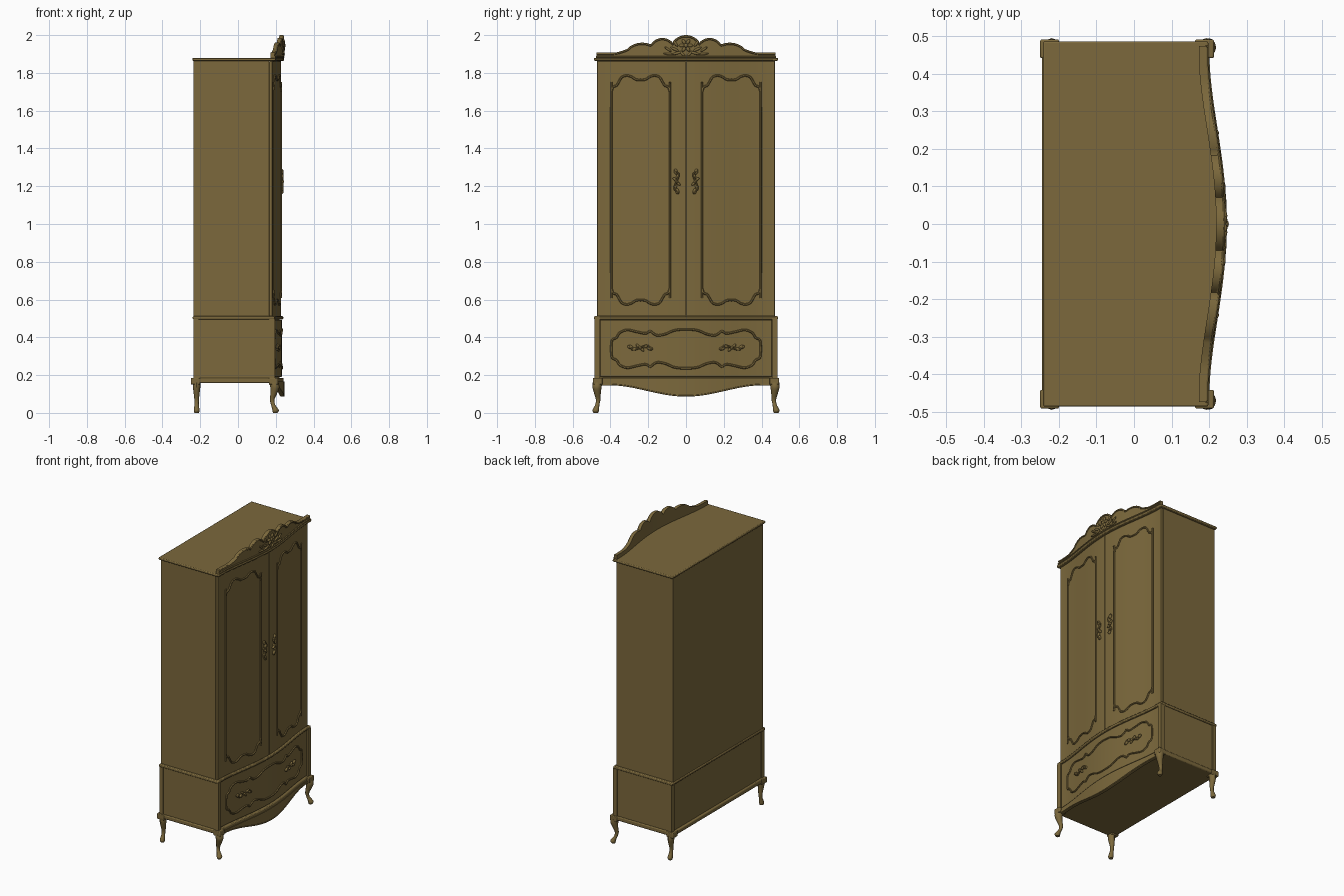
import bpy, bmesh
from math import pi, cos, sin, sqrt, radians
from mathutils import Matrix, Vector

if "Cube" in bpy.data.objects:
    bpy.data.objects.remove(bpy.data.objects["Cube"])

wood = bpy.data.materials.new("olive_wood")
wood.diffuse_color = (0.2, 0.14, 0.045, 1)
wood.use_nodes = True
wood.node_tree.nodes["Principled BSDF"].inputs["Base Color"].default_value = wood.diffuse_color


def make(name, bm, bevel=0):
    bmesh.ops.recalc_face_normals(bm, faces=bm.faces)
    me = bpy.data.meshes.new(name)
    bm.to_mesh(me)
    bm.free()
    ob = bpy.data.objects.new(name, me)
    bpy.context.collection.objects.link(ob)
    me.materials.append(wood)
    if bevel:
        m = ob.modifiers.new("bevel", 'BEVEL')
        m.width, m.segments, m.limit_method = bevel, 2, 'ANGLE'
    return ob


# bowed front: x position for a given corner offset and y
def front(off, y):
    return off + 0.046 * (0.5 + 0.5 * cos(pi * min(abs(y) / 0.44, 1))) ** 0.8


def span(a, b, n):
    return [a + (b - a) * i / n for i in range(n + 1)]


def slab(name, xb, off, y0, y1, z0, z1, bevel=0, bow=True):
    bm = bmesh.new()
    ys = span(y0, y1, 32) if bow else [y0, y1]
    pts = [(xb, y1), (xb, y0)] + [(front(off, y) if bow else off, y) for y in ys]
    lo = [bm.verts.new((x, y, z0)) for x, y in pts]
    hi = [bm.verts.new((x, y, z1)) for x, y in pts]
    bm.faces.new(lo)
    bm.faces.new(hi)
    for i in range(len(pts)):
        j = (i + 1) % len(pts)
        bm.faces.new((lo[i], lo[j], hi[j], hi[i]))
    return make(name, bm, bevel)


def sheet(name, half, zlow, zhigh, off, thick):
    """Upright board following the bow, with shaped lower and upper edges."""
    bm = bmesh.new()
    rows = []
    for y in span(-half, half, 120):
        x = front(off, y)
        rows.append([bm.verts.new(p) for p in ((x, y, zlow(y)), (x, y, zhigh(y)),
                     (x - thick, y, zhigh(y)), (x - thick, y, zlow(y)))])
    for a, b in zip(rows, rows[1:]):
        for i in range(4):
            j = (i + 1) % 4
            bm.faces.new((a[i], b[i], b[j], a[j]))
    bm.faces.new(rows[0])
    bm.faces.new(rows[-1])
    return make(name, bm)


def smooth(pts, closed, n=6):
    """Catmull-Rom samples through points of any dimension."""
    out, c = [], len(pts)
    at = lambda i: pts[i % c] if closed else pts[max(0, min(c - 1, i))]
    for i in range(c if closed else c - 1):
        p, q, r, s = at(i - 1), at(i), at(i + 1), at(i + 2)
        for k in range(n):
            t = k / n
            out.append(tuple(0.5 * (2*b + (d - a)*t + (2*a - 5*b + 4*d - e)*t*t + (3*b - a - 3*d + e)*t**3)
                             for a, b, d, e in zip(p, q, r, s)))
    return out if closed else out + [pts[-1]]


def bead(name, pts, off, r, closed=True):
    """Raised moulding along a (y, z) path on the bowed front."""
    bm, rings = bmesh.new(), []
    P = [Vector((front(off, y), y, z)) for y, z in pts]
    n = len(P)
    for i, p in enumerate(P):
        t = (P[(i + 1) % n] - P[i - 1]) if closed else P[min(i + 1, n - 1)] - P[max(i - 1, 0)]
        side = t.cross(Vector((1, 0, 0))).normalized()
        rings.append([bm.verts.new(p + side * r * cos(a * pi / 3) + Vector((r * sin(a * pi / 3), 0, 0)))
                      for a in range(6)])
    for i in range(n if closed else n - 1):
        a, b = rings[i], rings[(i + 1) % n]
        for k in range(6):
            bm.faces.new((a[k], b[k], b[(k + 1) % 6], a[(k + 1) % 6]))
    if not closed:
        bm.faces.new(rings[0])
        bm.faces.new(rings[-1])
    return make(name, bm)


def leaves(name, items, off):
    """Carved lumps: (y, z, half length, half width, angle, half depth)."""
    bm = bmesh.new()
    for y, z, l, w, ang, d in items:
        m = (Matrix.Translation((front(off, y), y, z)) @ Matrix.Rotation(radians(ang), 4, 'X')
             @ Matrix.Diagonal((d, l, w, 1)))
        bmesh.ops.create_uvsphere(bm, u_segments=12, v_segments=8, radius=1, matrix=m)
    return make(name, bm)


# upper carcass, doors and cornice
slab("upper_carcass", -0.235, 0.165, -0.47, 0.47, 0.5, 1.868, bow=False)
slab("left_door", 0.165, 0.182, -0.47, -0.0015, 0.513, 1.862, 0.002)
slab("right_door", 0.165, 0.182, 0.0015, 0.47, 0.513, 1.862, 0.002)
slab("top_board", -0.242, 0.198, -0.487, 0.487, 1.864, 1.88, 0.005)

# lower carcass with corner posts, drawer and waist rail
slab("lower_carcass", -0.23, 0.175, -0.479, 0.479, 0.18, 0.5)
slab("drawer_front", 0.17, 0.186, -0.455, 0.455, 0.19, 0.493, 0.003)
slab("waist_rail", -0.24, 0.194, -0.487, 0.487, 0.495, 0.512, 0.005)
slab("base_board", -0.245, 0.196, -0.487, 0.487, 0.158, 0.186, 0.006)
for s, side in ((-1, "left"), (1, "right")):
    a, b = sorted((s * 0.455, s * 0.485))
    slab(side + "_back_post", -0.235, -0.21, a, b, 0.18, 0.5, bow=False)
    slab(side + "_front_post", 0.165, 0.195, a, b, 0.18, 0.5, bow=False)
    a, b = sorted((s * 0.442, s * 0.492))
    slab(side + "_front_leg_block", 0.163, 0.213, a, b, 0.15, 0.186, 0.004, bow=False)
    slab(side + "_back_leg_block", -0.25, -0.2, a, b, 0.15, 0.186, 0.004, bow=False)

# shaped apron under the drawer
apron_low = lambda y: 0.146 - 0.06 * (0.5 + 0.5 * cos(pi * min(abs(y) / 0.41, 1)))
sheet("apron", 0.455, apron_low, lambda y: 0.165, 0.199, 0.02)
bead("apron_bead", [(y, apron_low(y) + 0.004) for y in span(-0.45, 0.45, 60)], 0.198, 0.004, False)


# crest with scalloped lobes
def crest_top(y):
    y = abs(y)
    z = 1.907 + 0.036 * (0.5 + 0.5 * cos(pi * max(0, min((y - 0.24) / 0.15, 1))))
    for c, w, base, h in ((0, 0.076, 1.93, 0.07), (0.125, 0.066, 1.92, 0.065), (0.232, 0.09, 1.89, 0.07)):
        u = (y - c) / w
        if abs(u) < 1:
            z = max(z, base + h * sqrt(1 - u * u))
    return z


sheet("crest", 0.475, lambda y: 1.878, crest_top, 0.193, 0.02)
bead("crest_bead", [(y, crest_top(y) - 0.006) for y in span(-0.472, 0.472, 120)], 0.192, 0.006, False)
slab("crest_foot", 0.178, 0.199, -0.478, -0.02, 1.878, 1.892, 0.004).data.name = "crest_foot_left"
for s in (-1, 1):
    bpy.context.view_layer.update()
bpy.data.objects.remove(bpy.data.objects["crest_foot"])
bead("crest_foot_bead", [(y, 1.884) for y in span(-0.476, 0.476, 60)], 0.194, 0.006, False)
carving = [(0, 1.945, 0.012, 0.012, 0, 0.012)]
carving += [(0.022 * cos(a * pi / 3), 1.945 + 0.022 * sin(a * pi / 3), 0.015, 0.009, a * 60, 0.008) for a in range(6)]
for s in (-1, 1):
    carving += [(s * y, z, l, w, s * a, 0.007) for y, z, l, w, a in
                ((0.045, 1.905, 0.03, 0.007, -15), (0.06, 1.925, 0.025, 0.007, 25), (0.09, 1.9, 0.03, 0.006, 5),
                 (0.055, 1.955, 0.02, 0.007, 55), (0.095, 1.925, 0.022, 0.006, 35), (0.018, 1.9, 0.018, 0.007, 40))]
leaves("crest_carving", carving, 0.195)

# door mouldings: a quarter outline around the panel centre, mirrored
quarter = [(0, 0.583), (0.025, 0.585), (0.05, 0.6), (0.075, 0.606), (0.1, 0.597), (0.117, 0.57),
           (0.128, 0.553), (0.146, 0.545), (0.154, 0.52), (0.155, 0.49)]


def ring(q, cy, cz):
    pts = q + [(y, -z) for y, z in reversed(q) if z > 0]
    pts += [(-y, z) for y, z in reversed(pts) if y > 0][:]
    pts = [p for i, p in enumerate(pts) if p not in pts[:i]]
    return [(cy + y, cz + z) for y, z in pts]


drawer_q = [(0, 0.103), (0.06, 0.098), (0.11, 0.078), (0.155, 0.072), (0.188, 0.094), (0.192, 0.094),
            (0.215, 0.082), (0.26, 0.09), (0.31, 0.1), (0.35, 0.086), (0.368, 0.06), (0.39, 0.048), (0.395, 0.02)]
bead("drawer_moulding", smooth(ring(drawer_q, 0, 0.339), True), 0.188, 0.006)


# carved pulls, along y or along z
def pull(name, cy, cz, upright, flip, off):
    def place(u, v):
        v *= flip
        return (cy + v, cz + u) if upright else (cy + u, cz + v)
    base = 90 if upright else 0
    k = -flip if upright else flip
    items = []
    for e in (-1, 1):
        for u, v, l, w, a in ((0.052, 0.004, 0.016, 0.01, 15), (0.03, -0.006, 0.018, 0.007, -20),
                              (0.012, 0.01, 0.013, 0.007, 50)):
            items.append((*place(e * u, e * v), l, w, base + k * a, 0.009))
    items.append((*place(0, 0), 0.012, 0.008, base + k * 40, 0.014))
    leaves(name, items, off + 0.004)
    s_curve = [(-0.06, -0.01), (-0.035, 0.012), (0, 0), (0.035, -0.012), (0.06, 0.01)]
    bead(name + "_scroll", [place(u, v) for u, v in smooth(s_curve, False)], off + 0.01, 0.004, False)


# cabriole legs: (outward x, outward y, z, radius)
front_path = [(0.003, 0.002, 0.16, 0.025), (0.008, 0.004, 0.135, 0.024), (0.003, 0.002, 0.105, 0.018),
              (-0.006, -0.002, 0.07, 0.012), (-0.002, 0.002, 0.045, 0.011), (0.008, 0.008, 0.025, 0.015),
              (0.012, 0.011, 0.012, 0.017), (0.01, 0.01, 0, 0.012)]


def leg(name, cx, cy, s, bend):
    bm, rings = bmesh.new(), []
    for dx, dy, z, r in smooth(front_path, False, 4):
        rr = r if bend else r * 0.6 + 0.005
        rings.append([bm.verts.new((cx + dx * bend + rr * cos(a * pi / 6), cy + s * dy + r * sin(a * pi / 6),
                                    max(z, 0))) for a in range(12)])
    for a, b in zip(rings, rings[1:]):
        for i in range(12):
            bm.faces.new((a[i], a[(i + 1) % 12], b[(i + 1) % 12], b[i]))
    bm.faces.new(rings[0])
    bm.faces.new(rings[-1])
    make(name, bm)


for s, side in ((-1, "left"), (1, "right")):
    bead(side + "_door_moulding", smooth(ring(quarter, s * 0.24, 1.18), True), 0.184, 0.006)
    pull(side + "_door_pull", s * 0.05, 1.225, True, s, 0.182)
    pull(side + "_drawer_pull", s * 0.243, 0.345, False, s, 0.186)
    leg(side + "_front_leg", 0.187, s * 0.467, s, 1)
    leg(side + "_back_leg", -0.219, s * 0.467, s, 0)

bpy.ops.object.select_all(action='SELECT')
bpy.context.view_layer.objects.active = bpy.context.selected_objects[0]
bpy.ops.object.shade_smooth_by_angle(angle=radians(35))
